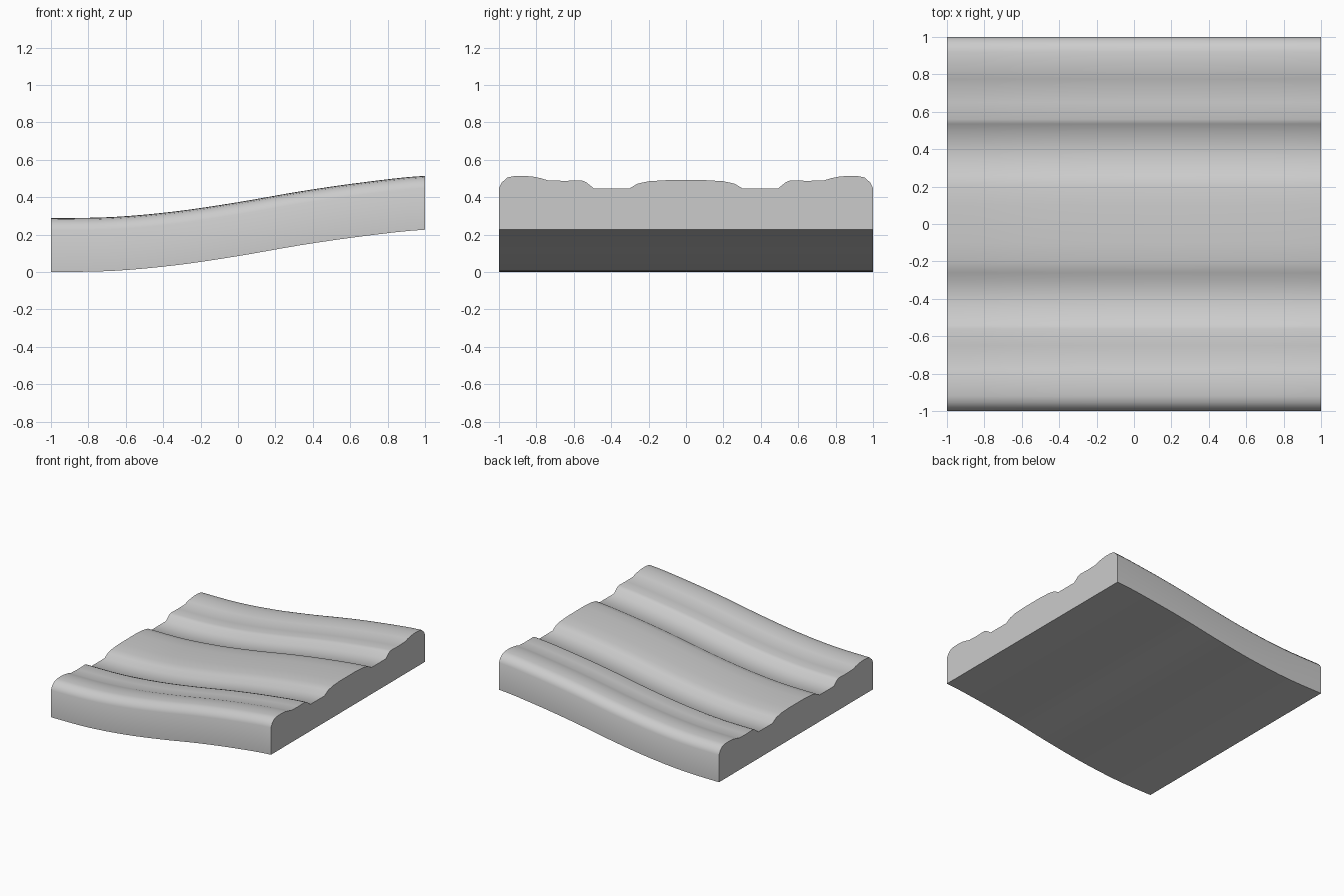
import bpy, bmesh

if "Cube" in bpy.data.objects:
    bpy.data.objects.remove(bpy.data.objects["Cube"])

# Half of the track cross-section: (y, height above the underside)
HALF = [(0.0, 0.265), (0.1, 0.265), (0.2, 0.259), (0.26, 0.246), (0.305, 0.219),
        (0.49, 0.219), (0.535, 0.255), (0.56, 0.264), (0.65, 0.261), (0.74, 0.264),
        (0.775, 0.275), (0.82, 0.284), (0.87, 0.288), (0.92, 0.286), (0.955, 0.279),
        (0.985, 0.252), (1.0, 0.222), (1.0, 0.0)]
profile = [(-y, h) for y, h in reversed(HALF[1:])] + HALF


def rise(x):
    """Underside height: level at the low end, bending into a near-straight climb."""
    t = (x + 1) / 2
    pts = [0.0, 0.006, 0.036, 0.085, 0.143, 0.191, 0.226]
    f = t * (len(pts) - 1)
    i = min(int(f), len(pts) - 2)
    u = f - i
    p = [pts[max(0, min(len(pts) - 1, i + k))] for k in (-1, 0, 1, 2)]
    return 0.5 * (2 * p[1] + (p[2] - p[0]) * u
                  + (2 * p[0] - 5 * p[1] + 4 * p[2] - p[3]) * u ** 2
                  + (3 * p[1] - p[0] - 3 * p[2] + p[3]) * u ** 3)


# Sweep the cross-section along x
STEPS = 24
bm = bmesh.new()
rings = []
for s in range(STEPS + 1):
    x = -1 + 2 * s / STEPS
    rings.append([bm.verts.new((x, y, h + rise(x))) for y, h in profile])
n = len(profile)
for a, b in zip(rings, rings[1:]):
    for i in range(n):
        j = (i + 1) % n
        bm.faces.new((a[i], a[j], b[j], b[i]))
bm.faces.new(rings[0])
bm.faces.new(rings[-1])
bmesh.ops.recalc_face_normals(bm, faces=bm.faces)

mesh = bpy.data.meshes.new("track_ramp")
bm.to_mesh(mesh)
bm.free()
track = bpy.data.objects.new("track_ramp", mesh)
bpy.context.collection.objects.link(track)

# Single plain grey
grey = bpy.data.materials.new("light grey")
grey.diffuse_color = (0.6, 0.6, 0.6, 1)
grey.use_nodes = True
grey.node_tree.nodes["Principled BSDF"].inputs["Base Color"].default_value = grey.diffuse_color
mesh.materials.append(grey)

# Smooth surfaces, sharp outer edges
bpy.context.view_layer.objects.active = track
track.select_set(True)
bpy.ops.object.shade_smooth_by_angle(angle=0.87)
